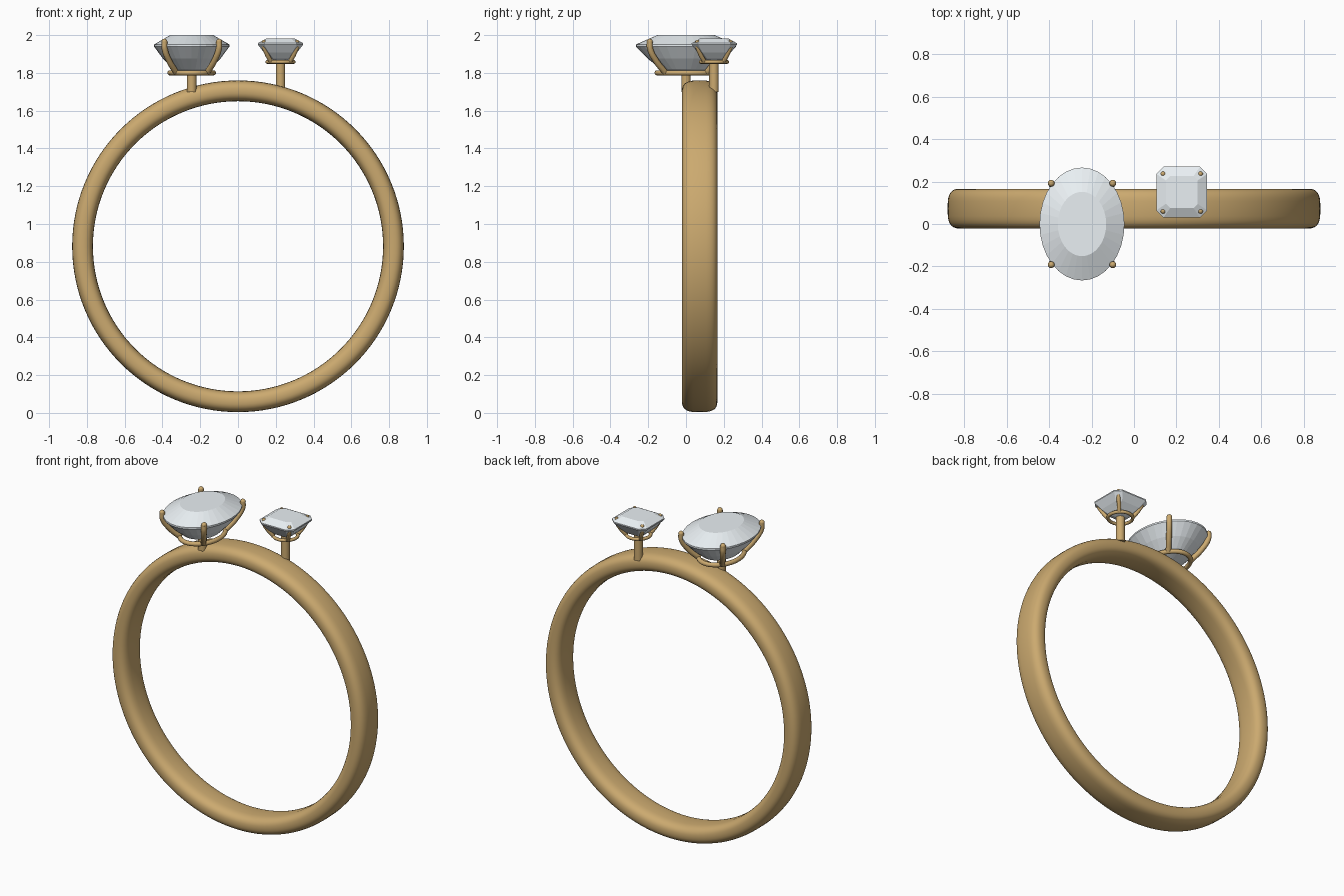
import bpy, bmesh
from math import sin, cos, pi, copysign

if "Cube" in bpy.data.objects:
    bpy.data.objects.remove(bpy.data.objects["Cube"])


def material(name, color):
    m = bpy.data.materials.new(name)
    m.diffuse_color = color
    m.use_nodes = True
    m.node_tree.nodes["Principled BSDF"].inputs["Base Color"].default_value = m.diffuse_color
    return m


GOLD = material("gold", (0.6, 0.4, 0.16, 1))
GEM = material("clear_gem", (0.82, 0.87, 0.9, 1))


def loft(name, rings, mat, wrap=False, smooth=True):
    """Skin a list of closed rings; single-point rings become tips, open ends are capped."""
    bm = bmesh.new()
    vs = [[bm.verts.new(p) for p in r] for r in rings]
    for a, b in zip(vs, vs[1:] + (vs[:1] if wrap else [])):
        n = len(a)
        for i in range(n):
            j = (i + 1) % n
            if len(b) == 1:
                bm.faces.new((a[i], a[j], b[0]))
            else:
                bm.faces.new((a[i], a[j], b[j], b[i]))
    if not wrap:
        for end in (vs[0], vs[-1]):
            if len(end) > 2:
                bm.faces.new(end)
    bmesh.ops.recalc_face_normals(bm, faces=bm.faces)
    me = bpy.data.meshes.new(name)
    bm.to_mesh(me)
    bm.free()
    ob = bpy.data.objects.new(name, me)
    bpy.context.collection.objects.link(ob)
    me.materials.append(mat)
    for p in me.polygons:
        p.use_smooth = smooth
    return ob


def tube(name, points, radius, cyclic=False):
    cu = bpy.data.curves.new(name, 'CURVE')
    cu.dimensions = '3D'
    cu.bevel_depth, cu.bevel_resolution = radius, 4
    cu.use_fill_caps = True
    cu.resolution_u = 8
    sp = cu.splines.new('BEZIER')
    sp.bezier_points.add(len(points) - 1)
    for b, p in zip(sp.bezier_points, points):
        b.co = p
        b.handle_left_type = b.handle_right_type = 'AUTO'
    sp.use_cyclic_u = cyclic
    ob = bpy.data.objects.new(name, cu)
    bpy.context.collection.objects.link(ob)
    cu.materials.append(GOLD)
    return ob


def ball(name, loc, radius):
    bpy.ops.mesh.primitive_uv_sphere_add(segments=16, ring_count=8, radius=radius, location=loc)
    ob = bpy.context.object
    ob.name = name
    ob.data.materials.append(GOLD)
    bpy.ops.object.shade_smooth()


def setting(name, cx, cy, rail, tip, zr, zt, bulge, r, post_r):
    """Post, oval base rail and four curved prongs with rounded tips."""
    bpy.ops.mesh.primitive_cylinder_add(vertices=32, radius=post_r, depth=zr - 1.70,
                                        location=(cx, cy, (zr + 1.70) / 2))
    ob = bpy.context.object
    ob.name = name + "_post"
    ob.data.materials.append(GOLD)
    bpy.ops.object.shade_smooth_by_angle()
    tube(name + "_base_rail", [(cx + rail[0] * cos(k * pi / 8), cy + rail[1] * sin(k * pi / 8), zr)
                               for k in range(16)], r * 0.85, True)
    for sx in (-1, 1):
        for sy in (-1, 1):
            pts = []
            for t, h in ((0, 0), (bulge, 0.4), (0.98, 0.78), (1, 1)):
                x = rail[0] * 0.707 * (1 - t) + tip[0] * t
                y = rail[1] * 0.707 * (1 - t) + tip[1] * t
                pts.append((cx + sx * x, cy + sy * y, zr + (zt - zr) * h))
            tube(name + "_prong", pts, r)
            ball(name + "_prong_tip", pts[-1], r)


# Band: rounded-rectangle section swept around the y axis
def sgnpow(v, e):
    return copysign(abs(v) ** e, v)


section = [(0.055 * sgnpow(cos(a), 0.85), 0.0935 * sgnpow(sin(a), 0.6))
           for a in (2 * pi * k / 32 for k in range(32))]
loft("band", [[((0.823 + u) * sin(t), 0.0725 + v, 0.882 + (0.823 + u) * cos(t)) for u, v in section]
              for t in (2 * pi * k / 128 for k in range(128))], GOLD, wrap=True)

# Oval stone: table, crown, girdle, pavilion, culet
OX, OY = -0.245, 0.0
oval = [(0.57, 2.0), (1.0, 1.95), (1.0, 1.94), (0.76, 1.875), (0.5, 1.82)]
loft("oval_stone", [[(OX + 0.2 * s * cos(a), OY + 0.266 * s * sin(a), z)
                     for a in (2 * pi * k / 32 for k in range(32))] for s, z in oval]
     + [[(OX, OY, 1.785)]], GEM, smooth=False)
setting("oval_setting", OX, OY, (0.115, 0.153), (0.145, 0.192), 1.80, 1.965, 0.62, 0.016, 0.025)

# Step-cut square stone with clipped corners
SX, SY = 0.225, 0.15


def clipped_square(h, c, z):
    d = h - c
    return [(SX + x, SY + y, z) for x, y in ((h, -d), (h, d), (d, h), (-d, h),
                                             (-h, d), (-h, -d), (-d, -h), (d, -h))]


steps = [(0.075, 0.02, 1.982), (0.12, 0.034, 1.957), (0.12, 0.034, 1.95),
         (0.088, 0.026, 1.908), (0.055, 0.017, 1.875)]
loft("square_stone", [clipped_square(*s) for s in steps] + [[(SX, SY, 1.855)]], GEM, smooth=False)
setting("square_setting", SX, SY - 0.002, (0.07, 0.07), (0.088, 0.088), 1.858, 1.963, 0.6, 0.0115, 0.025)
